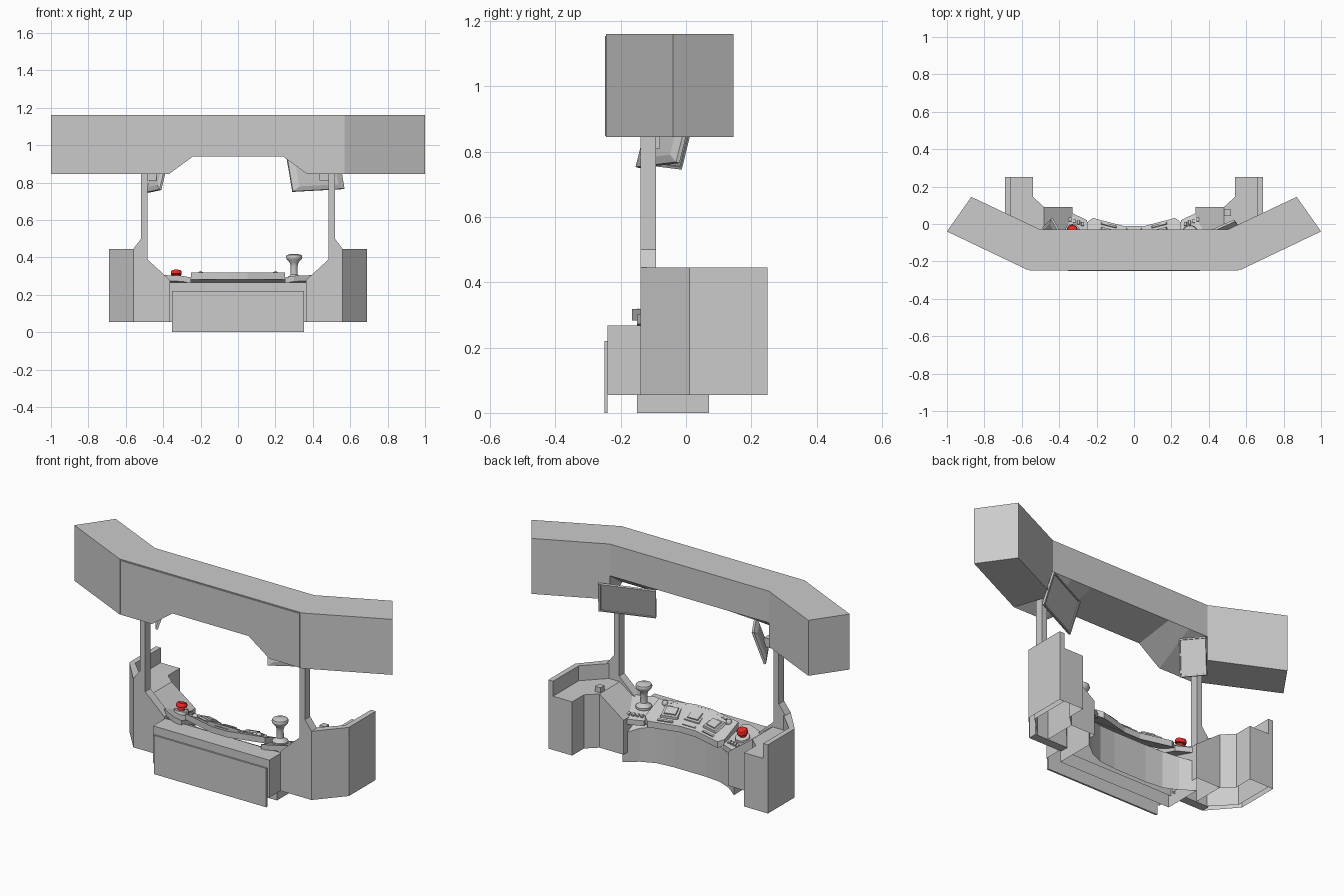
import bpy, bmesh, math
from mathutils import Vector, Matrix

if "Cube" in bpy.data.objects:
    bpy.data.objects.remove(bpy.data.objects["Cube"])


def make(name, verts, faces, smooth=False):
    me = bpy.data.meshes.new(name)
    bm = bmesh.new()
    vs = [bm.verts.new(v) for v in verts]
    for f in faces:
        bm.faces.new([vs[i] for i in f])
    bmesh.ops.recalc_face_normals(bm, faces=bm.faces)
    bm.to_mesh(me)
    bm.free()
    ob = bpy.data.objects.new(name, me)
    bpy.context.collection.objects.link(ob)
    if smooth:
        for p in me.polygons:
            p.use_smooth = True
        me.set_sharp_from_angle(angle=math.radians(40))
    return ob


def prism(name, pts, bot, top, s=1, bottom=True):
    """Extrude a plan outline between two heights (numbers or functions of x, y)."""
    h = lambda f, p: f(*p) if callable(f) else f
    n = len(pts)
    v = [(s * p[0], p[1], h(bot, p)) for p in pts] + [(s * p[0], p[1], h(top, p)) for p in pts]
    f = [(i, (i + 1) % n, n + (i + 1) % n, n + i) for i in range(n)]
    f.append(range(n, 2 * n))
    if bottom:
        f.append(range(n))
    return make(name, v, f)


def front_prism(name, pts, y0, y1, s=1):
    """Extrude a front-view outline along y."""
    n = len(pts)
    v = [(s * x, y, z) for y in (y0, y1) for x, z in pts]
    f = [(i, (i + 1) % n, n + (i + 1) % n, n + i) for i in range(n)]
    return make(name, v, f + [range(n), range(n, 2 * n)])


def loft(name, rings):
    n = len(rings[0])
    f = [(k * n + i, k * n + (i + 1) % n, (k + 1) * n + (i + 1) % n, (k + 1) * n + i)
         for k in range(len(rings) - 1) for i in range(n)]
    v = [p for r in rings for p in r]
    return make(name, v, f + [range(n), range(len(v) - n, len(v))])


def box(name, c, size, rx=0.0, rz=0.0, taper=1.0):
    m = Matrix.Translation(c) @ Matrix.Rotation(rz, 4, 'Z') @ Matrix.Rotation(rx, 4, 'X')
    a, b, h = (d / 2 for d in size)
    lo = [(-a, -b), (a, -b), (a, b), (-a, b)]
    v = [m @ Vector((x, y, -h)) for x, y in lo] + [m @ Vector((x * taper, y * taper, h)) for x, y in lo]
    return make(name, v, [(0, 1, 2, 3), (4, 5, 6, 7)] + [(i, (i + 1) % 4, 4 + (i + 1) % 4, 4 + i) for i in range(4)])


def lathe(name, prof, c, rx=0.0, seg=20):
    m = Matrix.Translation(c) @ Matrix.Rotation(rx, 4, 'X')
    v = [m @ Vector((r * math.cos(2 * math.pi * i / seg), r * math.sin(2 * math.pi * i / seg), z))
         for r, z in prof for i in range(seg)]
    f = [(k * seg + i, k * seg + (i + 1) % seg, (k + 1) * seg + (i + 1) % seg, (k + 1) * seg + i)
         for k in range(len(prof) - 1) for i in range(seg)]
    return make(name, v, f + [range(seg), range(len(v) - seg, len(v))], True)


def monitor(name, corner, w, u):
    """Tilted screen slab with a raised bezel; corner, width and height vectors."""
    c, w, u = Vector(corner), Vector(w), Vector(u)
    n = w.cross(u).normalized()
    if n.y < 0:
        n = -n
    q = lambda d, k: [c + w * a + u * b + n * d for a, b in ((k, k), (1 - k, k), (1 - k, 1 - k), (k, 1 - k))]
    loft(name, [q(-.022, .12), q(-.012, 0), q(0, 0), q(0, .04), q(-.004, .045)])


# overhead beam: arched centre and two swept wings
def beam_ring(xf, xb, zf):
    return [(xf, -.243, zf), (xb, -.03, .98), (xb, -.03, 1.16), (xf, -.243, 1.16)]


half = [(.57, .5, .845), (.37, .38, .845), (.24, .25, .94)]
loft("overhead_beam", [beam_ring(-a, -b, z) for a, b, z in half] + [beam_ring(*r) for r in half[::-1]])
front_prism("overhead_fascia", [(-.56, 1.155), (-.56, .848), (-.37, .848), (-.24, .942),
                                (.24, .942), (.37, .848), (.56, .848), (.56, 1.155)], -.248, -.24)
for s, side in ((1, "right"), (-1, "left")):
    prism(side + "_overhead_wing", [(.57, -.245), (1, -.04), (.87, .145), (.5, -.03)], .845, 1.16, s)

    # pillar flaring into the lower front plate
    front_prism(side + "_pillar", [(.518, .87), (.485, .87), (.485, .39), (.365, .28), (.355, .055),
                                   (.56, .055), (.56, .445), (.518, .5)], -.14, -.092, s)

    # side pod: raised outer wall, shelf and sloping arm
    prism(side + "_pod_wall", [(.56, -.14), (.69, .01), (.69, .25), (.66, .25), (.66, .02), (.54, -.1)],
          .055, .445, s, False)
    prism(side + "_pod_shelf", [(.52, -.12), (.66, .02), (.66, .25), (.54, .25), (.54, .145), (.48, .09), (.48, -.1)],
          .055, .36, s, False)
    prism(side + "_arm", [(.48, -.1), (.48, .09), (.33, .09), (.33, -.1)],
          .055, lambda x, y: .25 + .11 * (x - .33) / .15, s, False)
    box(side + "_monitor_bracket", (s * .47, -.1, .835), (.07, .04, .05))
box("shelf_knob", (.5, .06, .372), (.035, .035, .035))

# console body with open underside, concave towards the operator
back = [(.35, .07), (.28, .015), (.2, -.02), (.1, -.03)]
prism("console_body", [(-.35, -.15), (.35, -.15)] + back + [(-x, y) for x, y in back[::-1]],
      0, lambda x, y: .267 - .5 * max(0, y + .14), 1, False)
prism("console_front", [(-.365, -.24), (.365, -.24), (.365, -.13), (-.365, -.13)], .055, .267, 1, False)
box("front_panel", (0, -.245, .11), (.705, .01, .22))

# main control panel, bent around the operator and tilted back
bend = lambda x: max(0, abs(x) - .05) * .26
pz = lambda x, y: .318 - .42 * (y - bend(x) + .165)
TILT = -math.atan(.42)
xs = [-.25, -.22, -.05, .05, .22, .25]
outline = [(x, -.165 + bend(x)) for x in xs] + [(x, -.012 + bend(x) - (.03 if abs(x) > .23 else 0)) for x in xs[::-1]]
prism("main_panel", outline, lambda x, y: pz(x, y) - .035, pz)


def on_panel(name, x, d, size, taper=.85):
    y = d + bend(x)
    rz = 0 if abs(x) < .05 else math.copysign(.25, x)
    box(name, (x, y, pz(x, y) + size[2] / 4), size, TILT, rz, taper)


for i, x in enumerate((-.135, 0, .135)):
    on_panel(f"screen_frame_{i}", x, -.085, (.105, .085, .018))
    on_panel(f"screen_glass_{i}", x, -.085, (.075, .058, .028))
    for k in range(4):
        on_panel(f"key_{i}_{k}", x + (k - 1.5) * .022, -.145, (.016, .012, .012))
    on_panel(f"lower_strip_{i}", x, -.028, (.09, .012, .01))
dome = [(.016, 0), (.016, .008), (.013, .016), (.006, .021), (.001, .022)]
for x in (-.2, .2):
    y = -.14 + bend(x)
    lathe("panel_knob", dome, (x, y, pz(x, y) - .003), TILT, 16)

# side control panels with keys
sz = lambda x, y: .292 - .3 * (y + .1) + .18 * (x - .33)
for s, side in ((1, "right"), (-1, "left")):
    prism(side + "_side_panel", [(.25, -.15), (.3, -.15), (.405, -.1), (.385, .0), (.345, .065), (.25, .02)],
          lambda x, y: sz(x, y) - .03, sz, s)
    for k in range(4):
        x, y = .275 + k * .022, .0 + k * .008
        box(f"{side}_side_key_{k}", (s * x, y, sz(x, y) + .003), (.015, .022, .012), -.29, 0, .85)

# joystick with mushroom grip
lathe("joystick", [(.042, 0), (.042, .012), (.028, .022), (.019, .03), (.018, .075), (.024, .095), (.04, .112),
                   (.044, .124), (.04, .134), (.02, .14), (.001, .141)], (.3, -.05, .278), 0, 24)

# red stop button on a collar
lathe("stop_button_collar", [(.04, 0), (.038, .018), (.02, .02)], (-.33, -.04, .27), -.25)
red = bpy.data.materials.new("red")
red.diffuse_color = (.85, .02, .02, 1)
red.use_nodes = True
red.node_tree.nodes["Principled BSDF"].inputs["Base Color"].default_value = red.diffuse_color
stop = lathe("stop_button", [(.018, 0), (.018, .015), (.029, .018), (.029, .034), (.024, .04), (.001, .041)],
             (-.33, -.04, .29), -.25)
stop.data.materials.append(red)

# tilted monitors under the beam
monitor("right_monitor", (.29, -.144, .75), (.275, .124, .015), (-.03, .044, .178))
monitor("left_monitor", (-.41, -.135, .76), (-.07, .122, -.015), (.045, .045, .185))
